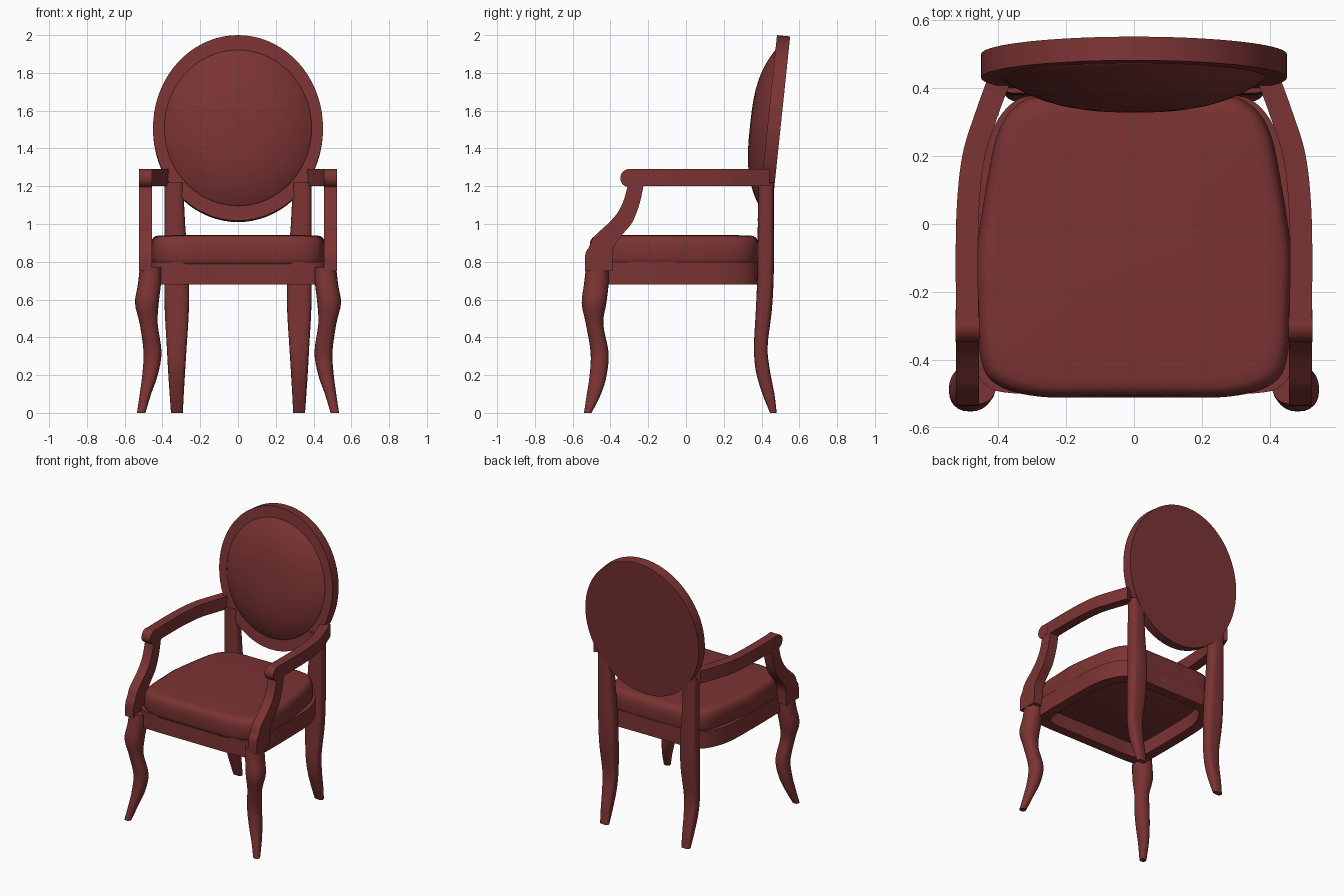
import bpy, bmesh, math
from mathutils import Matrix, Vector

cube = bpy.data.objects.get("Cube")
if cube:
    bpy.data.objects.remove(cube, do_unlink=True)

RED = (0.2, 0.033, 0.033, 1.0)
mat = bpy.data.materials.new("dark red")
mat.use_nodes = True
mat.diffuse_color = RED
mat.node_tree.nodes["Principled BSDF"].inputs["Base Color"].default_value = RED


def spline(pts, steps, closed=False):
    """Catmull-Rom through points of any dimension."""
    n, out = len(pts), []
    pick = (lambda i: pts[i % n]) if closed else (lambda i: pts[max(0, min(n - 1, i))])
    for i in range(n if closed else n - 1):
        a, b, c, d = (pick(i + k) for k in (-1, 0, 1, 2))
        for s in range(steps):
            t = s / steps
            out.append([0.5 * (2 * q + (r - p) * t + (2 * p - 5 * q + 4 * r - w) * t * t
                               + (3 * q - p - 3 * r + w) * t ** 3)
                        for p, q, r, w in zip(a, b, c, d)])
    return out if closed else out + [list(pts[-1])]


def loft(name, rings, mirror=False, ring_shape=False, matrix=None, angle=35):
    """Skin a list of equal rings; ring_shape joins last ring to first."""
    bm = bmesh.new()
    rows = [[bm.verts.new(p) for p in ring] for ring in rings]
    n = len(rows[0])
    pairs = list(zip(rows, rows[1:])) + ([(rows[-1], rows[0])] if ring_shape else [])
    for a, b in pairs:
        for i in range(n):
            j = (i + 1) % n
            bm.faces.new((a[i], a[j], b[j], b[i]))
    if not ring_shape:
        bm.faces.new(rows[0])
        bm.faces.new(rows[-1])
    bmesh.ops.recalc_face_normals(bm, faces=bm.faces)
    if matrix:
        bm.transform(matrix)
    me = bpy.data.meshes.new(name)
    bm.to_mesh(me)
    bm.free()
    me.materials.append(mat)
    ob = bpy.data.objects.new(name, me)
    bpy.context.collection.objects.link(ob)
    bpy.ops.object.select_all(action='DESELECT')
    ob.select_set(True)
    bpy.context.view_layer.objects.active = ob
    bpy.ops.object.shade_smooth_by_angle(angle=math.radians(angle))
    if mirror:
        ob.modifiers.new("mirror", 'MIRROR')
    return ob


def oval(cx, cy, rx, ry, z, n=24, power=2.0):
    ring = []
    for i in range(n):
        c, s = math.cos(math.tau * i / n), math.sin(math.tau * i / n)
        ring.append((cx + rx * math.copysign(abs(c) ** (2 / power), c),
                     cy + ry * math.copysign(abs(s) ** (2 / power), s), z))
    return ring


def leg(name, stations, power):
    """Stations are z, inner x, outer x, front y, back y."""
    rings = [oval((a + b) / 2, (f + k) / 2, (b - a) / 2, (k - f) / 2, z, power=power)
             for z, a, b, f, k in spline(stations, 4)]
    return loft(name, rings, mirror=True)


# Curved front legs
leg("front_legs", [
    (0, .49, .535, -.54, -.50), (.1, .46, .52, -.525, -.45),
    (.2, .425, .507, -.51, -.42), (.32, .405, .5, -.505, -.41),
    (.47, .425, .52, -.53, -.438), (.58, .42, .545, -.552, -.422),
    (.68, .408, .53, -.54, -.41), (.77, .405, .52, -.53, -.41)], 2.3)

# Back legs rising into the backrest
leg("back_legs", [
    (0, .292, .355, .445, .48), (.1, .287, .362, .405, .468),
    (.22, .28, .37, .37, .445), (.35, .272, .377, .36, .432),
    (.55, .26, .388, .37, .455), (.75, .262, .39, .378, .465),
    (1.0, .28, .39, .38, .465), (1.22, .29, .39, .385, .465)], 3.2)


# Seat outlines, mirrored from one half
def outline(half):
    left = [(-x, y) for x, y in reversed(half)]
    return spline(half + left, 5, closed=True)


def layer(shape, scale, z, cy=-.06):
    return [(x * scale, cy + (y - cy) * scale, z) for x, y in shape]


rail = outline([(.1, -.5), (.36, -.498), (.44, -.47), (.46, -.4), (.463, -.1),
                (.455, .14), (.42, .27), (.36, .355), (.28, .38), (.1, .38)])
loft("seat_rail", [layer(rail, 1, .68), layer(rail, 1, .80),
                   layer(rail, .85, .80), layer(rail, .85, .68)], ring_shape=True)

cushion = outline([(.1, -.51), (.28, -.508), (.4, -.475), (.45, -.4), (.462, -.2),
                   (.463, -.08), (.43, .14), (.4, .27), (.35, .345), (.27, .38), (.1, .385)])
loft("seat_cushion", [layer(cushion, s, z) for s, z in
                      [(.95, .78), (.985, .79), (1, .815), (1, .88), (.99, .908),
                       (.965, .928), (.93, .937), (.87, .94), (.4, .942)]], angle=60)

# Oval backrest: local z points to the front, then leaned back
lean = Matrix.Translation((0, .465, 1.505)) @ Matrix.Rotation(math.radians(90 - 6), 4, 'X')
loft("backrest_frame", [oval(0, 0, .45, .494, z, 72) for z in (-.035, .035)], matrix=lean)
dome = []
for k in range(11):
    r = math.cos(math.radians(k * 8.8))
    dome.append(oval(0, 0, .39 * r, .415 * r, .035 + .092 * (1 - r ** 3), 72))
loft("backrest_cushion", [oval(0, 0, .39, .415, .02, 72)] + dome, matrix=lean, angle=60)

# Armrests swept along a bowed path
path = [Vector(p) for p in spline([(.49, -.3), (.492, -.1), (.488, .06), (.472, .2),
                                   (.435, .32), (.395, .43)], 5)]
bars = []
for i, p in enumerate(path):
    t = (path[min(i + 1, len(path) - 1)] - path[max(i - 1, 0)]).normalized()
    side = Vector((t.y, -t.x)) * .033
    a, b = p + side, p - side
    bars.append([(a.x, a.y, 1.2), (a.x, a.y, 1.29), (b.x, b.y, 1.29), (b.x, b.y, 1.2)])
loft("armrests", bars, mirror=True)

# Round scroll at the front of each armrest
turn = Matrix.Translation((.49, -.3, 1.243)) @ Matrix.Rotation(math.radians(90), 4, 'Y')
loft("armrest_scrolls", [oval(0, 0, .048, .048, z, 28) for z in (-.035, .035)],
     mirror=True, matrix=turn)

# Swept arm posts, as front and back edges at each height
edges = spline([(.75, -.535, -.39), (.84, -.533, -.387), (.88, -.512, -.38),
                (.935, -.485, -.345), (1.0, -.415, -.29), (1.06, -.362, -.262),
                (1.13, -.328, -.24), (1.22, -.305, -.222)], 4)
loft("arm_posts", [[(.456, f, z), (.524, f, z), (.524, b, z), (.456, b, z)]
                   for z, f, b in edges], mirror=True)
